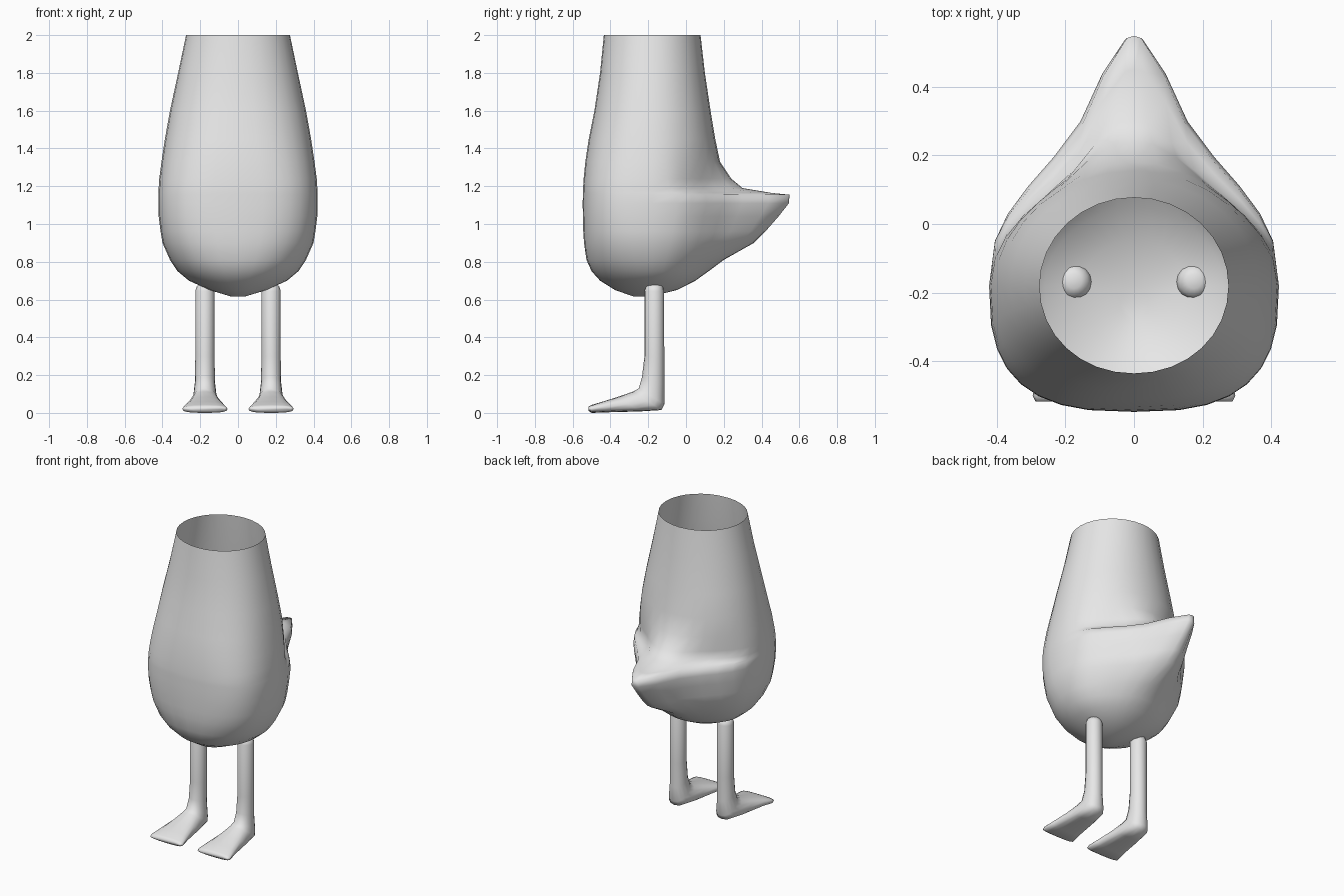
import bpy, bmesh, math

grey = bpy.data.materials.new("light grey")
grey.diffuse_color = (0.8, 0.8, 0.8, 1)


def spow(v, p):
    return math.copysign(abs(v) ** p, v)


def loft(name, rings, cap_start, cap_end):
    """Skin a list of equal-length point rings into a smooth object."""
    bm = bmesh.new()
    loops = [[bm.verts.new(p) for p in ring] for ring in rings]
    n = len(loops[0])
    for a, b in zip(loops, loops[1:]):
        for i in range(n):
            j = (i + 1) % n
            bm.faces.new((a[i], a[j], b[j], b[i]))
    if cap_start:
        bm.faces.new(loops[0][::-1])
    if cap_end:
        bm.faces.new(loops[-1])
    for f in bm.faces:
        f.smooth = True
    bmesh.ops.recalc_face_normals(bm, faces=bm.faces)
    me = bpy.data.meshes.new(name)
    bm.to_mesh(me)
    bm.free()
    me.materials.append(grey)
    ob = bpy.data.objects.new(name, me)
    bpy.context.collection.objects.link(ob)
    return ob


# Body: open-topped shell whose back is drawn out into a pointed tail
# z, half width, front y, back y, tail pinch, squareness
BODY = [
    (0.617, 0.04, -0.28, -0.18, 0.0, 2.0),
    (0.65, 0.15, -0.375, -0.05, 0.0, 2.0),
    (0.70, 0.26, -0.455, 0.05, 0.1, 2.1),
    (0.75, 0.32, -0.50, 0.12, 0.25, 2.2),
    (0.81, 0.36, -0.527, 0.20, 0.4, 2.4),
    (0.90, 0.40, -0.54, 0.36, 0.7, 2.6),
    (0.96, 0.41, -0.544, 0.42, 0.8, 2.7),
    (1.04, 0.42, -0.546, 0.49, 0.95, 2.8),
    (1.11, 0.422, -0.547, 0.545, 1.0, 2.8),
    (1.155, 0.422, -0.546, 0.548, 1.08, 2.8),
    (1.165, 0.421, -0.546, 0.45, 1.0, 2.8),
    (1.19, 0.42, -0.545, 0.30, 0.75, 2.8),
    (1.24, 0.417, -0.542, 0.24, 0.5, 2.7),
    (1.33, 0.405, -0.533, 0.18, 0.15, 2.6),
    (1.45, 0.387, -0.515, 0.155, 0.0, 2.4),
    (1.60, 0.36, -0.485, 0.13, 0.0, 2.3),
    (1.80, 0.317, -0.455, 0.10, 0.0, 2.15),
    (2.00, 0.275, -0.435, 0.077, 0.0, 2.05),
]
# Teardrop outline: fraction of depth, fraction of width
TEAR = [(0, 1), (0.18, 0.96), (0.29, 0.87), (0.40, 0.73), (0.52, 0.55),
        (0.66, 0.37), (0.85, 0.22), (0.99, 0.06), (1, 0)]


def body_ring(z, hw, yf, yb, pinch, sq):
    yc = max(min(-0.18, yb - 0.05), yf + 0.05)
    pts = []
    for i in range(16):                                  # front half
        a = math.pi * (1 + i / 16)
        pts.append((hw * spow(math.cos(a), 2 / sq),
                    yc + (yc - yf) * spow(math.sin(a), 2 / sq), z))
    n = len(TEAR) - 1
    for i in range(2 * n):                               # back half with tail
        k = i if i <= n else 2 * n - i
        a = math.pi / 2 * k / n
        v, u = TEAR[k]
        x = math.cos(a) * (1 - pinch) + u * pinch
        y = math.sin(a) * (1 - pinch) + v * pinch
        pts.append((hw * max(x, 0) * (1 if i <= n else -1),
                    yc + (yb - yc) * min(y, 1), z))
    return pts


loft("body", [body_ring(*r) for r in BODY], True, False)

# Legs: one tube bending into a flat, flared foot
# front/top (y, z), back/bottom (y, z), half width, squareness
LEG = [
    (-0.188, 0.683, -0.145, 0.683, 0.022, 2),
    (-0.21, 0.672, -0.125, 0.672, 0.042, 2),
    (-0.22, 0.645, -0.116, 0.645, 0.051, 2),
    (-0.22, 0.30, -0.115, 0.30, 0.051, 2),
    (-0.233, 0.19, -0.115, 0.14, 0.053, 2),
    (-0.25, 0.13, -0.115, 0.045, 0.062, 2.2),
    (-0.28, 0.113, -0.13, 0.015, 0.07, 2.5),
    (-0.36, 0.085, -0.24, 0.008, 0.085, 2.8),
    (-0.44, 0.06, -0.42, 0.003, 0.105, 2.8),
    (-0.50, 0.042, -0.50, 0.0, 0.12, 2.8),
    (-0.517, 0.033, -0.517, 0.012, 0.112, 2.8),
]


def leg_ring(cx, y0, z0, y1, z1, hw, sq):
    pts = []
    for i in range(16):
        a = 2 * math.pi * i / 16
        t = spow(math.cos(a), 2 / sq) / 2
        pts.append((cx + hw * spow(math.sin(a), 2 / sq),
                    (y0 + y1) / 2 + (y0 - y1) * t,
                    (z0 + z1) / 2 + (z0 - z1) * t))
    return pts


for side, cx in (("left", -0.175), ("right", 0.175)):
    loft(side + "_leg", [leg_ring(cx, *r) for r in LEG], True, True)
